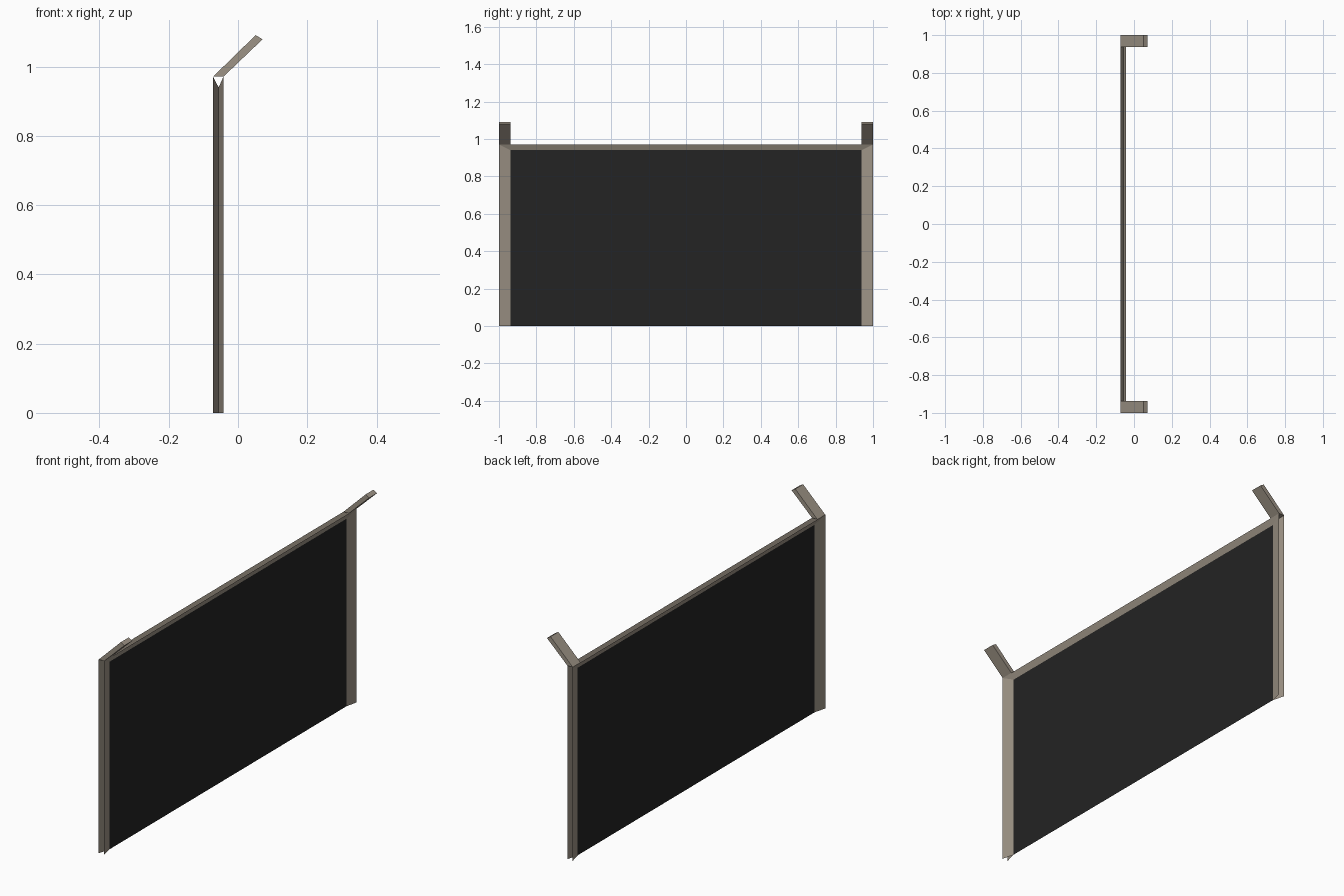
import bpy, bmesh

if "Cube" in bpy.data.objects:
    bpy.data.objects.remove(bpy.data.objects["Cube"])

# Key dimensions
XA, XM, XB = -0.072, -0.056, -0.042   # channel left edge, fold, right edge
Y_OUT, Y_IN = 1.0, 0.938              # post outer edges and inner fold
Z_OUT, Z_IN = 0.971, 0.94             # rail top edges and lower fold


def material(name, rgb):
    m = bpy.data.materials.new(name)
    m.diffuse_color = (*rgb, 1.0)
    m.use_nodes = True
    m.node_tree.nodes["Principled BSDF"].inputs["Base Color"].default_value = m.diffuse_color
    return m


metal = material("warm_grey_metal", (0.34, 0.295, 0.24))
black = material("black_mesh", (0.017, 0.017, 0.017))


def make(name, faces, mat):
    """Build a mesh from a short list of faces given as corner points."""
    bm = bmesh.new()
    for pts in faces:
        bm.faces.new([bm.verts.new(p) for p in pts])
    bmesh.ops.remove_doubles(bm, verts=bm.verts, dist=1e-5)
    me = bpy.data.meshes.new(name)
    bm.to_mesh(me)
    bm.free()
    me.materials.append(mat)
    ob = bpy.data.objects.new(name, me)
    bpy.context.collection.objects.link(ob)
    return ob


def folded_channel(name, outer, inner):
    """Open V channel: two sheets from the outer edges to the inner fold.
    outer and inner are pairs of (y, z) ends, which gives mitred corners."""
    def at(x, p):
        return (x, p[0], p[1])
    (o0, o1), (i0, i1) = outer, inner
    left = [at(XA, o0), at(XA, o1), at(XM, i1), at(XM, i0)]
    right = [at(XB, o0), at(XM, i0), at(XM, i1), at(XB, o1)]
    return make(name, [left, right], metal)


def arm(name, s):
    """Slanted bracket: side profile extruded across the post width."""
    prof = [(XA, Z_OUT), (XB, Z_OUT), (0.071, 1.079), (0.051, 1.091)]
    y0, y1 = sorted((s * Y_IN, s * Y_OUT))
    near = [(x, y0, z) for x, z in prof]
    far = [(x, y1, z) for x, z in prof]
    faces = [near, far[::-1]]
    for k in range(4):
        j = (k + 1) % 4
        faces.append([near[j], near[k], far[k], far[j]])
    return make(name, faces, metal)


# Posts and slanted arms at both ends
for side, s in (("front", -1), ("back", 1)):
    ends = [((s * Y_OUT, 0), (s * Y_OUT, Z_OUT)), ((s * Y_IN, 0), (s * Y_IN, Z_IN))]
    if s > 0:
        ends = [e[::-1] for e in ends]   # keep normals facing outwards
    folded_channel(side + "_post", *ends)
    arm(side + "_arm", s)

# Top rail, mitred into the posts
folded_channel("top_rail", ((-Y_OUT, Z_OUT), (Y_OUT, Z_OUT)),
               ((-Y_IN, Z_IN), (Y_IN, Z_IN)))

# Mesh panel between the posts
make("fence_panel", [[(XM, -Y_IN, 0), (XM, Y_IN, 0),
                      (XM, Y_IN, Z_IN), (XM, -Y_IN, Z_IN)]], black)
